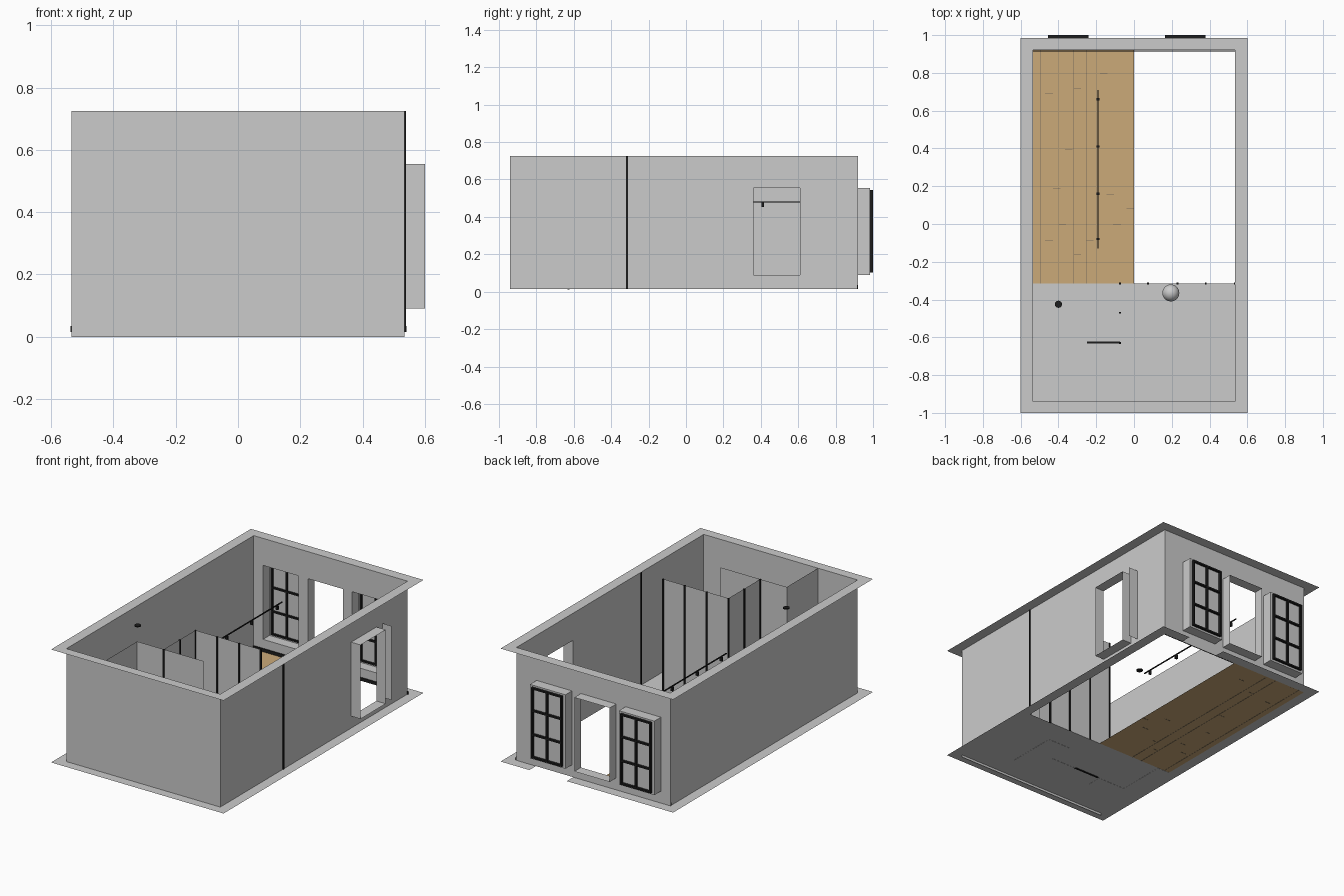
import bpy, bmesh

if "Cube" in bpy.data.objects:
    bpy.data.objects.remove(bpy.data.objects["Cube"], do_unlink=True)


def material(name, rgb):
    m = bpy.data.materials.new(name)
    m.use_nodes = True
    m.diffuse_color = (*rgb, 1)
    m.node_tree.nodes["Principled BSDF"].inputs["Base Color"].default_value = (*rgb, 1)
    return m


GREY = material("wall grey", (0.6, 0.6, 0.6))
WOOD = material("floor wood", (0.6, 0.4, 0.19))
SEAM = material("plank seam", (0.2, 0.16, 0.11))
BLACK = material("black metal", (0.012, 0.012, 0.012))


def finish(name, bm, mat):
    mesh = bpy.data.meshes.new(name)
    bm.to_mesh(mesh)
    bm.free()
    mesh.materials.append(mat)
    obj = bpy.data.objects.new(name, mesh)
    bpy.context.collection.objects.link(obj)
    return obj


def boxes(name, spans, mat):
    """Several boxes in one object; each span is x0, x1, y0, y1, z0, z1."""
    bm = bmesh.new()
    for x0, x1, y0, y1, z0, z1 in spans:
        made = bmesh.ops.create_cube(bm, size=1)["verts"]
        bmesh.ops.scale(bm, verts=made, vec=(x1 - x0, y1 - y0, z1 - z0))
        bmesh.ops.translate(bm, verts=made,
                            vec=((x0 + x1) / 2, (y0 + y1) / 2, (z0 + z1) / 2))
    return finish(name, bm, mat)


def sheet(name, axis, pos, u, v, mat=GREY, holes=()):
    """Flat panel across one axis, with rectangular holes (u0, u1, v0, v1)."""
    us = sorted({*u, *(c for h in holes for c in h[:2])})
    vs = sorted({*v, *(c for h in holes for c in h[2:])})
    bm = bmesh.new()
    for a, b in zip(us, us[1:]):
        for c, d in zip(vs, vs[1:]):
            if any(h[0] <= a and b <= h[1] and h[2] <= c and d <= h[3] for h in holes):
                continue
            corners = []
            for p in ((a, c), (b, c), (b, d), (a, d)):
                co = list(p)
                co.insert(axis, pos)
                corners.append(bm.verts.new(co))
            bm.faces.new(corners)
    bmesh.ops.remove_doubles(bm, verts=bm.verts, dist=1e-5)
    bmesh.ops.recalc_face_normals(bm, faces=bm.faces)
    return finish(name, bm, mat)


X, Y, Z = 0, 1, 2
W, FRONT, BACK = 0.535, -0.94, 0.92
BASE, TOP = 0.015, 0.725
SILL, HEAD = 0.09, 0.555
DEPTH = 0.065
SPLIT = -0.315

# Outer walls with window openings
back_windows = [(c - 0.123, c + 0.123, SILL, HEAD) for c in (-0.347, -0.036, 0.272)]
side_window = (0.36, 0.61, SILL, HEAD)
sheet("front_wall", Y, FRONT, (-W, W), (0, TOP))
sheet("back_wall", Y, BACK, (-W, W), (BASE, TOP), holes=back_windows)
sheet("left_wall", X, W, (FRONT, BACK), (BASE, TOP), holes=[side_window])
sheet("right_wall", X, -W, (FRONT, BACK), (BASE, TOP))

# Flat rims around the top and the bottom
room = (-W, W, FRONT, BACK)
gap = (0.14, 0.4, BACK, BACK + DEPTH)
sheet("top_rim", Z, TOP, (-0.6, 0.6), (-1, BACK + DEPTH), holes=[room])
sheet("bottom_rim", Z, BASE, (-0.6, 0.6), (-1, BACK + DEPTH), holes=[room, gap])

# Floors: grey front rooms, wood on one side at the back
sheet("front_floor", Z, BASE, (-W, W), (FRONT, SPLIT))
sheet("wood_floor", Z, BASE, (-W, 0), (SPLIT, BACK), WOOD)

# Plank seams, showing on both sides of the floor
seams = [(x - 0.0012, x + 0.0012, SPLIT, BACK, BASE - 0.001, BASE + 0.001)
         for x in (-0.497, -0.32, -0.252)]
ends = ((-.45, .69), (-.3, .715), (-.16, .795), (-.345, .395), (-.41, .19), (-.125, .155),
        (-.02, .08), (-.38, -.005), (-.09, -.005), (-.235, -.087), (-.45, -.085), (-.3, -.16))
seams += [(x - 0.02, min(x + 0.02, 0), y - 0.0015, y + 0.0015, BASE - 0.001, BASE + 0.001)
          for x, y in ends]
boxes("plank_seams", seams, SEAM)

# Window reveals projecting from the walls
for i, (a, b, c, d) in enumerate(back_windows):
    out = (BACK, BACK + DEPTH)
    for n, x in (("right", a), ("left", b)):
        sheet(f"back_reveal_{i}_{n}", X, x, out, (c, d))
    for n, z in (("sill", c), ("head", d)):
        sheet(f"back_reveal_{i}_{n}", Z, z, (a, b), out)
a, b, c, d = side_window
out = (W, W + DEPTH)
for n, y in (("front", a), ("back", b), ("loose_panel", 0.67)):
    sheet(f"side_reveal_{n}", Y, y, out, (c, d))
for n, z in (("sill", c), ("head", d)):
    sheet(f"side_reveal_{n}", Z, z, out, (a, b))

# Paned windows in the two outer back openings
for i in (0, 2):
    a, b, c, d = back_windows[i]
    sheet(f"window_pane_{i}", Y, BACK + DEPTH, (a, b), (c, d))
    a, b, c, d = a + 0.016, b - 0.016, c + 0.012, d - 0.01
    mid, t = (a + b) / 2, 0.005
    near, far = BACK + DEPTH - 0.012, 1.0
    bars = [(x - t, x + t, near, far, c, d) for x in (a + t, mid, b - t)]
    bars += [(a, b, near, far, z - t, z + t) for z in (c + t, 0.25, 0.4, d - t)]
    boxes(f"window_bars_{i}", bars, BLACK)

# Partitions in the front rooms
sheet("screen_wall", Y, SPLIT, (-0.075, 0.38), (BASE, TOP))
sheet("screen_return", X, -0.075, (-0.63, SPLIT), (BASE, TOP))
sheet("inner_wall", Y, -0.63, (-0.26, 0.2), (BASE, TOP))
sheet("inner_wall_return", X, -0.26, (FRONT, -0.63), (BASE, TOP))

# Black posts between the screen panels
places = [(x, SPLIT) for x in (-0.075, 0.075, 0.23, 0.38, W)]
places += [(-0.075, -0.47), (-0.075, -0.63)]
boxes("screen_posts", [(x - 0.005, x + 0.005, y - 0.005, y + 0.005, BASE, TOP)
                       for x, y in places], BLACK)

# Thin raised plates on the front floor
plates = ((-W, -0.45, -0.63, SPLIT), (-W, -0.26, -0.72, -0.63),
          (-0.07, 0.2, -0.72, -0.63), (0.105, 0.26, -0.79, -0.47))
boxes("floor_plates", [(*p, BASE - 0.001, BASE + 0.002 + i * 0.0005)
                       for i, p in enumerate(plates)], GREY)
boxes("floor_drain", [(-0.25, -0.075, -0.633, -0.622, BASE - 0.004, BASE + 0.006)], BLACK)

# Skirting along the back wall
boxes("skirting", [(-0.538, 0.541, BACK - 0.006, BACK - 0.001, BASE, 0.035)], BLACK)

# Lighting track with small spots
track = [(-0.193, -0.187, -0.13, 0.71, 0.477, 0.483)]
track += [(-0.198, -0.182, y - 0.006, y + 0.006, 0.452, 0.477)
          for y in (-0.08, 0.16, 0.41, 0.66)]
boxes("lighting_track", track, BLACK)

# Round basin and shower head
bm = bmesh.new()
bmesh.ops.create_uvsphere(bm, u_segments=24, v_segments=12, radius=0.045)
bmesh.ops.translate(bm, verts=bm.verts, vec=(0.195, -0.365, 0.062))
for f in bm.faces:
    f.smooth = True
finish("round_basin", bm, GREY)

bm = bmesh.new()
bmesh.ops.create_cone(bm, cap_ends=True, segments=16, radius1=0.019, radius2=0.019, depth=0.006)
bmesh.ops.translate(bm, verts=bm.verts, vec=(-0.4, -0.425, 0.71))
finish("shower_head", bm, BLACK)
